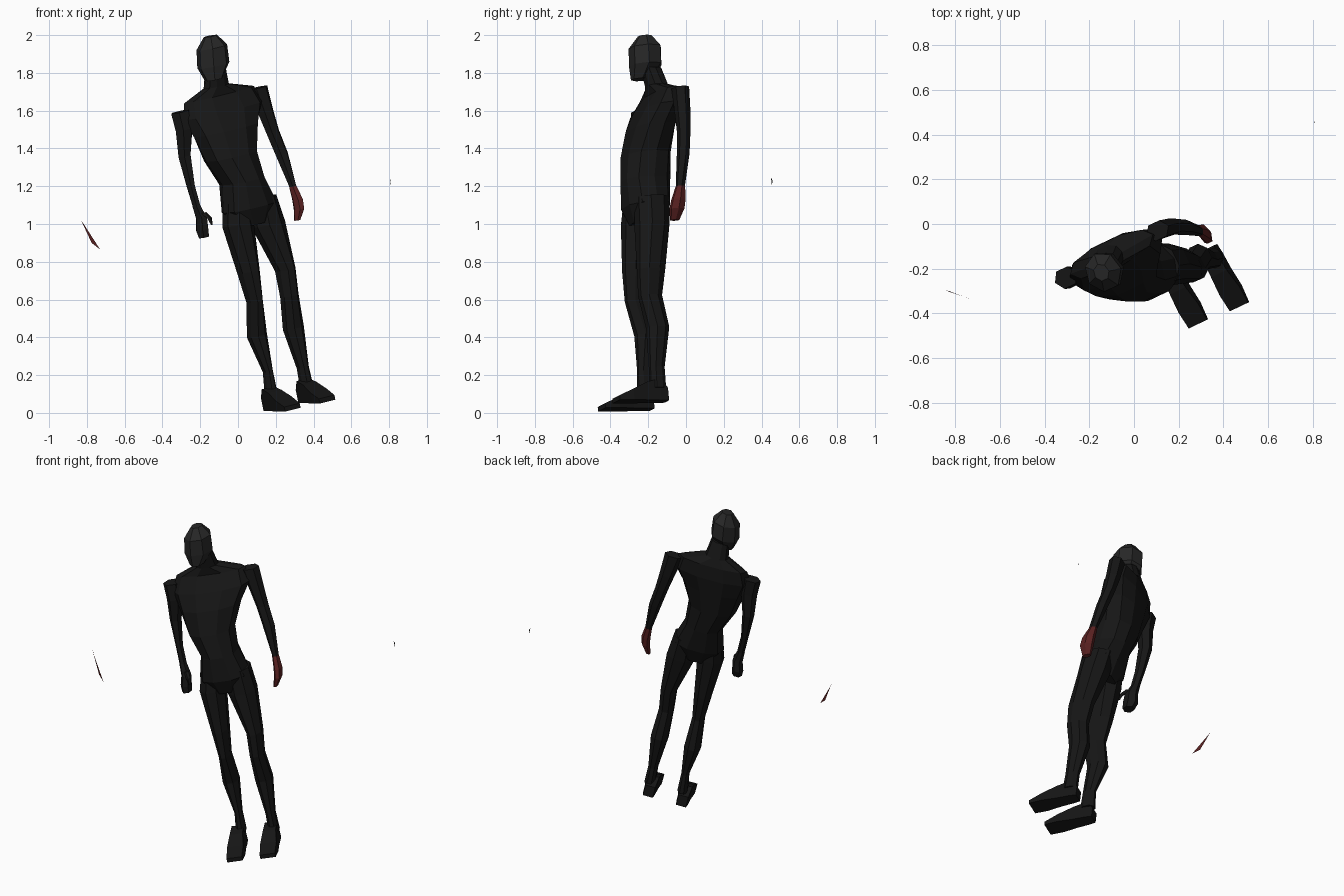
import bpy, bmesh, math
from mathutils import Vector

# Body axes: the figure leans sideways and is turned slightly
LAT = Vector((0.88, 0.42, 0.22))
FWD = Vector((0.43, -0.89, 0.0))
UP = Vector((-0.20, -0.09, 0.97))


def material(name, rgb):
    m = bpy.data.materials.new(name)
    m.diffuse_color = (*rgb, 1)
    return m


BLACK = material("matte_black", (0.008, 0.008, 0.008))
CHARCOAL = material("charcoal", (0.02, 0.02, 0.02))
RED = material("dark_red", (0.10, 0.015, 0.015))


def finish(bm, name, mat):
    bmesh.ops.recalc_face_normals(bm, faces=bm.faces)
    me = bpy.data.meshes.new(name)
    bm.to_mesh(me)
    bm.free()
    ob = bpy.data.objects.new(name, me)
    me.materials.append(mat)
    bpy.context.collection.objects.link(ob)
    return ob


def loft(name, rings, sides=8, mat=BLACK, a=LAT, b=FWD, power=1.0, turn=0.0):
    """Skin closed sections: x, y, z, half width along a, half depth along b."""
    bm = bmesh.new()
    loops = []
    for x, y, z, w, d in rings:
        loop = []
        for i in range(sides):
            t = math.tau * (i + turn) / sides
            c, s = math.cos(t), math.sin(t)
            c = math.copysign(abs(c) ** power, c)
            s = math.copysign(abs(s) ** power, s)
            loop.append(bm.verts.new(Vector((x, y, z)) + a * (w * c) + b * (d * s)))
        loops.append(loop)
    for lo, hi in zip(loops, loops[1:]):
        for i in range(sides):
            j = (i + 1) % sides
            bm.faces.new((lo[i], lo[j], hi[j], hi[i]))
    bm.faces.new(loops[0])
    bm.faces.new(loops[-1])
    return finish(bm, name, mat)


# Torso from crotch to neck
loft("torso", [
    (0.075, -0.215, 1.00, 0.09, 0.085),
    (0.06, -0.215, 1.09, 0.155, 0.125),
    (0.02, -0.215, 1.23, 0.115, 0.135),
    (-0.04, -0.215, 1.36, 0.145, 0.13),
    (-0.065, -0.19, 1.50, 0.19, 0.12),
    (-0.08, -0.16, 1.60, 0.235, 0.10),
    (-0.10, -0.135, 1.685, 0.21, 0.065),
    (-0.115, -0.155, 1.73, 0.07, 0.06),
    (-0.12, -0.185, 1.82, 0.055, 0.055)], sides=10, power=0.9)

# Head
loft("head", [
    (-0.128, -0.235, 1.765, 0.045, 0.06),
    (-0.13, -0.212, 1.84, 0.088, 0.092),
    (-0.138, -0.215, 1.935, 0.083, 0.092),
    (-0.146, -0.217, 1.995, 0.035, 0.04)], sides=7, mat=CHARCOAL, turn=0.25)

# Legs
loft("leg_a", [
    (-0.005, -0.245, 1.12, 0.075, 0.09),
    (0.0, -0.255, 1.00, 0.083, 0.093),
    (0.055, -0.257, 0.75, 0.055, 0.088),
    (0.088, -0.257, 0.59, 0.038, 0.074),
    (0.10, -0.212, 0.41, 0.052, 0.065),
    (0.158, -0.22, 0.22, 0.024, 0.042),
    (0.175, -0.215, 0.10, 0.032, 0.048)], turn=0.5)
loft("leg_b", [
    (0.125, -0.18, 1.14, 0.075, 0.10),
    (0.16, -0.18, 1.00, 0.09, 0.096),
    (0.25, -0.185, 0.76, 0.05, 0.082),
    (0.272, -0.19, 0.62, 0.046, 0.068),
    (0.293, -0.15, 0.45, 0.055, 0.064),
    (0.343, -0.155, 0.24, 0.03, 0.045),
    (0.365, -0.15, 0.13, 0.034, 0.048)], turn=0.5)


# Feet: box sections from heel to toe, sole tilted with the body
def foot(name, x, y, z):
    rings = []
    for f, w, h in ((-0.015, 0.030, 0.07), (0.03, 0.036, 0.12),
                    (0.11, 0.040, 0.10), (0.20, 0.050, 0.06), (0.285, 0.047, 0.025)):
        p = Vector((x, y, z)) + FWD * f + UP * (h / 2)
        rings.append((*p, w * 1.4, h * 0.7))
    loft(name, rings, sides=4, a=LAT, b=UP, turn=0.5)


foot("foot_a", 0.168, -0.192, 0.017)
foot("foot_b", 0.352, -0.115, 0.06)

# Arms with square shoulders
loft("arm_a", [
    (-0.305, -0.24, 1.595, 0.055, 0.05),
    (-0.285, -0.24, 1.50, 0.05, 0.05),
    (-0.283, -0.235, 1.36, 0.036, 0.042),
    (-0.25, -0.245, 1.20, 0.022, 0.032),
    (-0.218, -0.25, 1.09, 0.022, 0.028)], sides=6)
loft("arm_b", [
    (0.105, -0.03, 1.722, 0.056, 0.045),
    (0.148, -0.018, 1.59, 0.045, 0.042),
    (0.183, -0.012, 1.49, 0.038, 0.036),
    (0.232, -0.015, 1.37, 0.036, 0.034),
    (0.29, -0.03, 1.20, 0.020, 0.026)], sides=6)

# Hands
loft("hand_a", [
    (-0.222, -0.25, 1.10, 0.022, 0.028),
    (-0.193, -0.255, 1.03, 0.03, 0.042),
    (-0.19, -0.26, 0.97, 0.034, 0.048),
    (-0.18, -0.265, 0.93, 0.03, 0.036)], sides=6)
loft("thumb_a", [
    (-0.18, -0.275, 1.06, 0.015, 0.015),
    (-0.150, -0.295, 1.03, 0.013, 0.013),
    (-0.138, -0.30, 0.995, 0.005, 0.005)], sides=4)
loft("hand_b", [
    (0.29, -0.03, 1.20, 0.021, 0.027),
    (0.315, -0.04, 1.13, 0.027, 0.042),
    (0.323, -0.048, 1.08, 0.025, 0.045),
    (0.313, -0.06, 1.02, 0.015, 0.028)], sides=6, mat=RED)


# Loose slivers floating beside the figure
def sliver(name, pts, mat):
    bm = bmesh.new()
    bm.faces.new([bm.verts.new(p) for p in pts])
    finish(bm, name, mat)


sliver("sliver_a", [(-0.84, -0.295, 1.04), (-0.83, -0.302, 1.02),
                    (-0.73, -0.336, 0.865), (-0.775, -0.32, 0.90)], RED)
sliver("sliver_b", [(0.803, 0.45, 1.245), (0.808, 0.458, 1.23),
                    (0.81, 0.455, 1.20)], BLACK)
